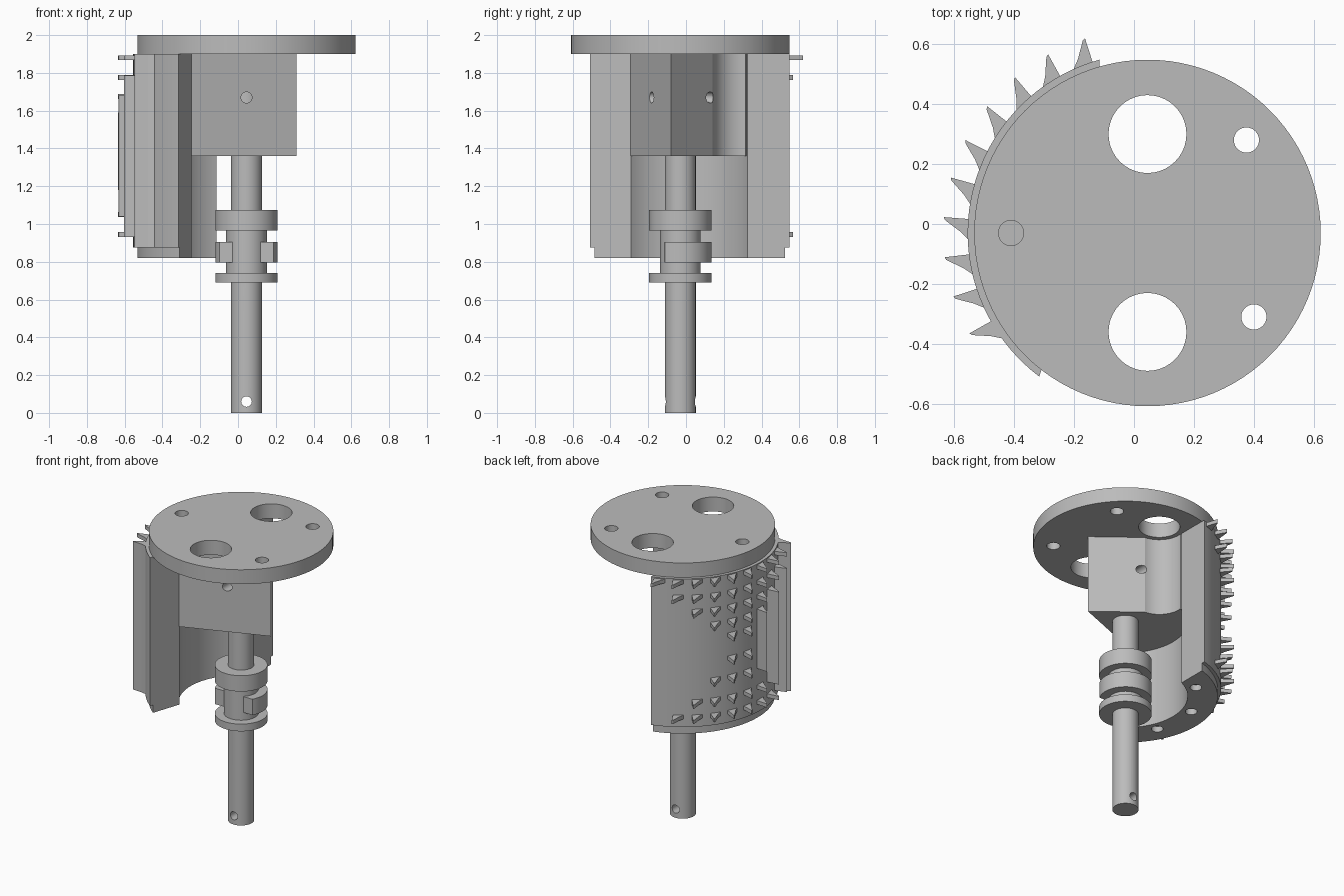
import bpy, bmesh
from math import sin, cos, radians, pi

if "Cube" in bpy.data.objects:
    bpy.data.objects.remove(bpy.data.objects["Cube"])

CX, CY = 0.045, -0.03          # common axis of all round parts

grey = bpy.data.materials.new("light_grey")
grey.use_nodes = True
grey.diffuse_color = (0.5, 0.5, 0.5, 1)
grey.node_tree.nodes["Principled BSDF"].inputs["Base Color"].default_value = (0.5, 0.5, 0.5, 1)


def polar(r, deg, x=CX, y=CY):
    return (x + r * cos(radians(deg)), y + r * sin(radians(deg)))


def arc(r, a0, a1, n=40, x=CX, y=CY):
    return [polar(r, a0 + (a1 - a0) * i / n, x, y) for i in range(n + 1)]


def circle(r, x=CX, y=CY, n=64):
    return arc(r, 0, 360, n, x, y)[:-1]


def prism(name, layers):
    """Extrude each (outline, bottom, top) into one object."""
    bm = bmesh.new()
    for pts, z0, z1 in layers:
        face = bm.faces.new([bm.verts.new((x, y, z0)) for x, y in pts])
        new = bmesh.ops.extrude_face_region(bm, geom=[face])["geom"]
        verts = [v for v in new if isinstance(v, bmesh.types.BMVert)]
        bmesh.ops.translate(bm, verts=verts, vec=(0, 0, z1 - z0))
    bmesh.ops.recalc_face_normals(bm, faces=bm.faces)
    mesh = bpy.data.meshes.new(name)
    bm.to_mesh(mesh)
    bm.free()
    ob = bpy.data.objects.new(name, mesh)
    bpy.context.collection.objects.link(ob)
    mesh.materials.append(grey)
    return ob


def activate(ob):
    bpy.ops.object.select_all(action='DESELECT')
    ob.select_set(True)
    bpy.context.view_layer.objects.active = ob


def cut(ob, cutter):
    cutter.hide_render = True
    mod = ob.modifiers.new("cut", 'BOOLEAN')
    mod.operation = 'DIFFERENCE'
    mod.solver = 'EXACT'
    mod.object = cutter
    activate(ob)
    bpy.ops.object.modifier_apply(modifier=mod.name)
    bpy.data.objects.remove(cutter)


def cross_drill(r, z):
    """Cutter running front to back through the axis."""
    tool = prism("drill", [(circle(r, 0, 0, 24), -0.5, 0.5)])
    tool.rotation_euler = (pi / 2, 0, 0)
    tool.location = (CX, 0, z)
    bpy.context.view_layer.update()
    return tool


# Top disc with two large and three small holes
disc = prism("top_disc", [(circle(0.578, n=96), 1.9, 2.0)])
holes = [(0.13, CX, 0.3), (0.13, CX, -0.36), (0.042, 0.375, 0.28),
         (0.042, 0.4, -0.31), (0.042, -0.41, CY)]
cut(disc, prism("drill", [(circle(r, x, y, 40), 1.8, 2.1) for r, x, y in holes]))

# Shaft with a pin hole near its foot
shaft = prism("shaft", [(circle(0.082, n=48), 0, 1.9)])
cut(shaft, cross_drill(0.028, 0.06))

# Collars, core and notched cam on the shaft
collars = [prism("lower_collar", [(circle(0.165), 0.69, 0.74)]),
           prism("collar_core", [(circle(0.108), 0.74, 0.965)]),
           prism("upper_collar", [(circle(0.165), 0.965, 1.075)])]
notch = [(CX - 0.075, -0.112), (CX - 0.075, CY), (CX + 0.075, CY), (CX + 0.075, -0.112)]
collars.append(prism("notched_cam", [(arc(0.165, -30, 210) + notch, 0.795, 0.905)]))

# Mounting block: slanted faces, a round channel, and the shell behind it
block_outline = ([(-0.25, -0.295), (0.31, -0.08)]
                 + arc(0.16, 264.6, 174.6, 20, CX, 0.3)
                 + arc(0.4, 117, 220, 30))
block = prism("mounting_block", [(block_outline, 1.36, 1.9)])
cut(block, cross_drill(0.029, 1.67))

# Curved shell and the drilled rim under it
shell = prism("curved_shell", [(arc(0.6, 105.5, 233) + arc(0.39, 221.9, 114.2), 0.875, 1.9)])
rim = prism("shell_rim", [(arc(0.578, 106.1, 232) + arc(0.39, 221.9, 114.2), 0.82, 0.875)])
cut(rim, prism("drill", [(circle(0.037, *polar(0.455, a), 24), 0.8, 0.86)
                         for a in (126, 165, 204)]))

# Saw teeth: rows step back toward mid height; later columns become ribs
rows = [(1.88, 0), (1.775, 1), (1.675, 2), (1.575, 3), (1.48, 4),
        (1.32, 4), (1.19, 3), (1.05, 2), (0.945, 1)]
ribs = {6: (1.18, 1.59), 7: (1.04, 1.68), 8: (0.93, 1.785), 9: (0.875, 1.9)}
teeth = []
for col in range(10):
    a = 107.8 + 11.29 * col
    outline = [polar(0.585, a), polar(0.682, a), polar(0.677, a + 0.8),
               polar(0.625, a + 4), polar(0.585, a + 8)]
    low, high = ribs.get(col, (0, 0))
    if high:
        teeth.append((outline, low, high))
    for z, first in rows:
        if col >= first and not low <= z <= high:
            teeth.append((outline, z - 0.013, z + 0.013))
saw_teeth = prism("saw_teeth", teeth)

# Smooth the round walls, keep the edges crisp
for ob in [disc, shaft, block, shell, rim] + collars:
    activate(ob)
    bpy.ops.object.shade_smooth_by_angle(angle=radians(25))
